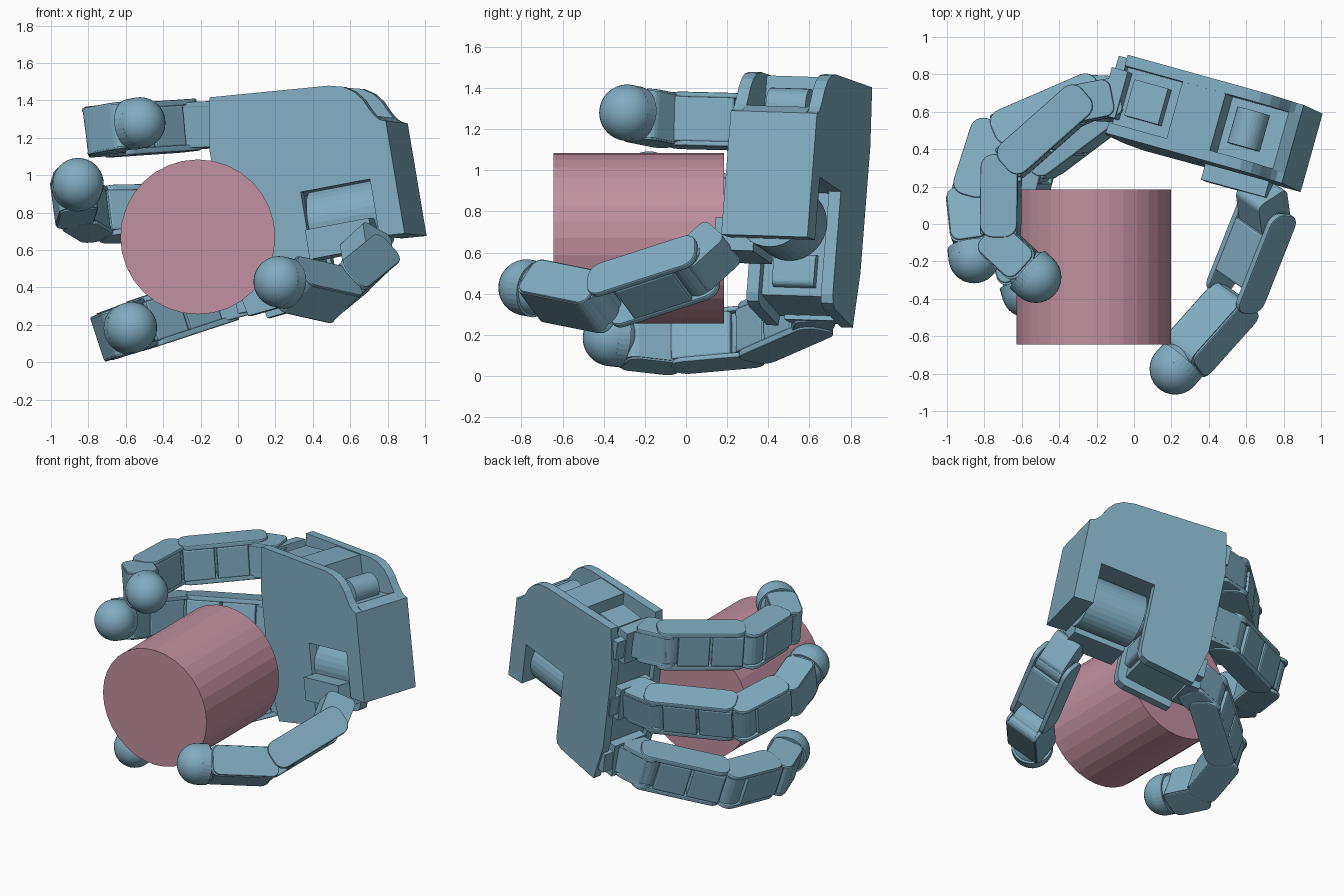
import bpy, bmesh, math
from mathutils import Vector, Matrix

if "Cube" in bpy.data.objects:
    bpy.data.objects.remove(bpy.data.objects["Cube"])

V = Vector


def material(name, color):
    m = bpy.data.materials.new(name)
    m.diffuse_color = (*color, 1)
    m.use_nodes = True
    m.node_tree.nodes["Principled BSDF"].inputs["Base Color"].default_value = m.diffuse_color
    return m


BLUE = material("blue_grey", (0.22, 0.42, 0.53))
PINK = material("dusty_pink", (0.54, 0.28, 0.35))


def finish(name, bm, M, mat=BLUE, smooth=False, bevel=0):
    bmesh.ops.recalc_face_normals(bm, faces=bm.faces)
    me = bpy.data.meshes.new(name)
    bm.to_mesh(me)
    bm.free()
    me.materials.append(mat)
    for p in me.polygons:
        p.use_smooth = smooth
    ob = bpy.data.objects.new(name, me)
    ob.matrix_world = M
    bpy.context.collection.objects.link(ob)
    if bevel:
        b = ob.modifiers.new("bevel", 'BEVEL')
        b.width, b.segments, b.limit_method = bevel, 2, 'ANGLE'
    return ob


def prism(name, pts, z0, z1, M, **kw):
    bm = bmesh.new()
    face = bm.faces.new([bm.verts.new((x, y, z0)) for x, y in pts])
    new = bmesh.ops.extrude_face_region(bm, geom=[face])["geom"]
    bmesh.ops.translate(bm, vec=(0, 0, z1 - z0),
                        verts=[g for g in new if isinstance(g, bmesh.types.BMVert)])
    return finish(name, bm, M, **kw)


def rounded(x0, x1, y0, y1, r, n=6):
    pts = []
    for i, (cx, cy) in enumerate([(x1 - r, y1 - r), (x0 + r, y1 - r), (x0 + r, y0 + r), (x1 - r, y0 + r)]):
        for k in range(n + 1):
            a = math.pi / 2 * (i + k / n)
            pts.append((cx + r * math.cos(a), cy + r * math.sin(a)))
    return pts


def rect(x0, x1, y0, y1):
    return [(x0, y0), (x1, y0), (x1, y1), (x0, y1)]


def rod(name, a, b, r, sides=32, mat=BLUE):
    a, b = V(a), V(b)
    bm = bmesh.new()
    bmesh.ops.create_cone(bm, cap_ends=True, segments=sides, radius1=r, radius2=r, depth=(b - a).length)
    M = Matrix.Translation((a + b) / 2) @ (b - a).to_track_quat('Z', 'Y').to_matrix().to_4x4()
    return finish(name, bm, M, mat)


def frame(o, x, y, z):
    M = Matrix((x, y, z)).transposed().to_4x4()
    M.translation = o
    return M


# held cylinder
rod("held_cylinder", (-0.215, -0.643, 0.67), (-0.215, 0.185, 0.67), 0.414, 32, PINK)

# palm frame: s runs to the wrist, t runs up, n runs to the back of the hand
O = V((0.79, 0.218, 1.29))
N = V((0.27, 0.962, -0.03)).normalized()
T = V((-0.165, 0.077, 0.983)).normalized()
S = N.cross(T).normalized()
T = S.cross(N)
PALM = frame(O, S, T, -N)


def at(s, t, n):
    return O + S * s + T * t + N * n


def slab(name, pts, n0, n1, **kw):
    return prism(name, pts, -n1, -n0, PALM, **kw)


# palm plates and recessed core; the front plate hugs the thumb barrel
edge = [(-0.94, 0.30), (-0.28, 0.243), (-0.2, 0.222), (-0.145, 0.185), (-0.105, 0.134), (-0.08, 0.08),
        (-0.06, 0.045), (-0.035, 0.015), (0, 0), (0, -0.612), (-0.14, -0.60), (-0.14, -0.29), (-0.53, -0.29),
        (-0.53, -0.80), (-0.545, -0.84), (-0.59, -0.86), (-0.93, -0.89), (-0.99, -0.61), (-0.99, 0.018)]
slab("palm_front_plate", edge, 0, 0.06)
slab("palm_back_plate", edge, 0.375, 0.435)
core = [(-0.95, 0.13), (-0.62, 0.13), (-0.62, 0.265), (-0.38, 0.245), (-0.38, 0.02), (-0.13, 0.02), (-0.06, 0.04),
        (0, 0), (0, -0.612), (-0.14, -0.60), (-0.14, -0.29), (-0.59, -0.29), (-0.59, -0.80), (-0.95, -0.84)]
slab("palm_core", core, 0.055, 0.38)
slab("top_servo", rect(-0.88, -0.69, 0.12, 0.24), 0.12, 0.32)
rod("wrist_servo", at(-0.24, 0.07, 0.13), at(-0.24, 0.07, 0.33), 0.09)
for t in (-0.46, -0.68):
    slab("side_servo", rounded(-0.62, -0.54, t - 0.08, t + 0.08, 0.03), 0.12, 0.33)

# thumb swivel barrel and bracket
rod("thumb_barrel", at(-0.525, -0.46, 0.20), at(-0.145, -0.46, 0.20), 0.18)
slab("thumb_bracket", rect(-0.52, -0.16, -0.66, -0.50), -0.08, 0.12)


def link_frame(p, q, lat):
    x = (q - p).normalized()
    z = (lat - x * lat.dot(x)).normalized()
    return frame(p, x, z.cross(x), z), (q - p).length


def link(name, p, q, lat, w, split=False, gap=0.05):
    M, L = link_frame(p, q, lat)
    # hinge barrel, motor body and two rounded cheeks
    prism(name + "_hinge", rounded(-0.09, 0.09, -0.09, 0.09, 0.0899), -0.1, 0.1, M)
    a, b = 0.05, L - gap
    cuts = [(a, L / 2 - 0.006), (L / 2 + 0.006, b)] if split else [(a, b)]
    for c, d in cuts:
        prism(name + "_body", rect(c, d, -0.1, 0.1), -0.112, 0.112, M, bevel=0.012)
    for k in (-1, 1):
        prism(name + "_cheek", rounded(-0.085, L - 0.035, -0.1, 0.1, 0.07), k * 0.105, k * w, M, bevel=0.008)


def fingertip(name, p, q, lat, w, r=0.137):
    M, L = link_frame(p, q, lat)
    x = (q - p).normalized()
    prism(name + "_hinge", rounded(-0.09, 0.09, -0.09, 0.09, 0.0899), -0.1, 0.1, M)
    prism(name + "_body", rounded(-0.07, L - 0.06, -0.105, 0.105, 0.05, 4), -0.115, 0.115, M)
    for k in (-1, 1):
        prism(name + "_cheek", rounded(-0.08, L - 0.07, -0.1, 0.1, 0.05), k * 0.105, k * w, M, bevel=0.008)
    rod(name + "_collar", q - x * 0.06, q, r)
    bm = bmesh.new()
    bmesh.ops.create_uvsphere(bm, u_segments=32, v_segments=20, radius=r)
    finish(name + "_pad", bm, Matrix.Translation(q), smooth=True)


def finger(name, joints, thumb=False):
    j = [V(p) for p in joints]
    lat = (j[2] - j[1]).cross(j[3] - j[2]).normalized()
    # knuckle block with cheeks
    M, L = link_frame(j[0], j[1], lat)
    prism(name + "_knuckle", rounded(-0.06, L + 0.03, -0.1, 0.1, 0.04), -0.095, 0.095, M)
    if not thumb:
        for k in (-1, 1):
            prism(name + "_knuckle_cheek", rounded(-0.02, L + 0.07, -0.1, 0.1, 0.05), k * 0.09, k * 0.124, M,
                  bevel=0.008)
    link(name + "_proximal", j[1], j[2], lat, 0.139, not thumb, 0.17 if thumb else 0.05)
    if not thumb:
        link(name + "_middle", j[2], j[3], lat, 0.132)
    fingertip(name + "_tip", j[-2], j[-1], lat, 0.126)


finger("upper_finger", [(-0.13, 0.675, 1.27), (-0.31, 0.64, 1.262), (-0.71, 0.285, 1.235),
                        (-0.715, -0.11, 1.245), (-0.525, -0.285, 1.28)])
finger("centre_finger", [(-0.05, 0.665, 0.815), (-0.25, 0.675, 0.80), (-0.77, 0.45, 0.79),
                         (-0.885, 0.09, 0.86), (-0.855, -0.18, 0.955)])
finger("lower_finger", [(0.03, 0.63, 0.375), (-0.13, 0.61, 0.33), (-0.555, 0.29, 0.19),
                        (-0.65, -0.10, 0.155), (-0.57, -0.365, 0.185)])
finger("thumb", [(0.685, 0.14, 0.62), (0.70, 0.03, 0.52), (0.51, -0.45, 0.365), (0.22, -0.775, 0.43)], True)

# finger mounts along the palm edge
for t in (0.15, -0.295, -0.74):
    slab("finger_mount", rect(-1.01, -0.92, t - 0.12, t + 0.12), 0.09, 0.35)
    slab("finger_mount_tab", rect(-1.0, -0.95, t - 0.07, t + 0.07), 0.32, 0.42)
